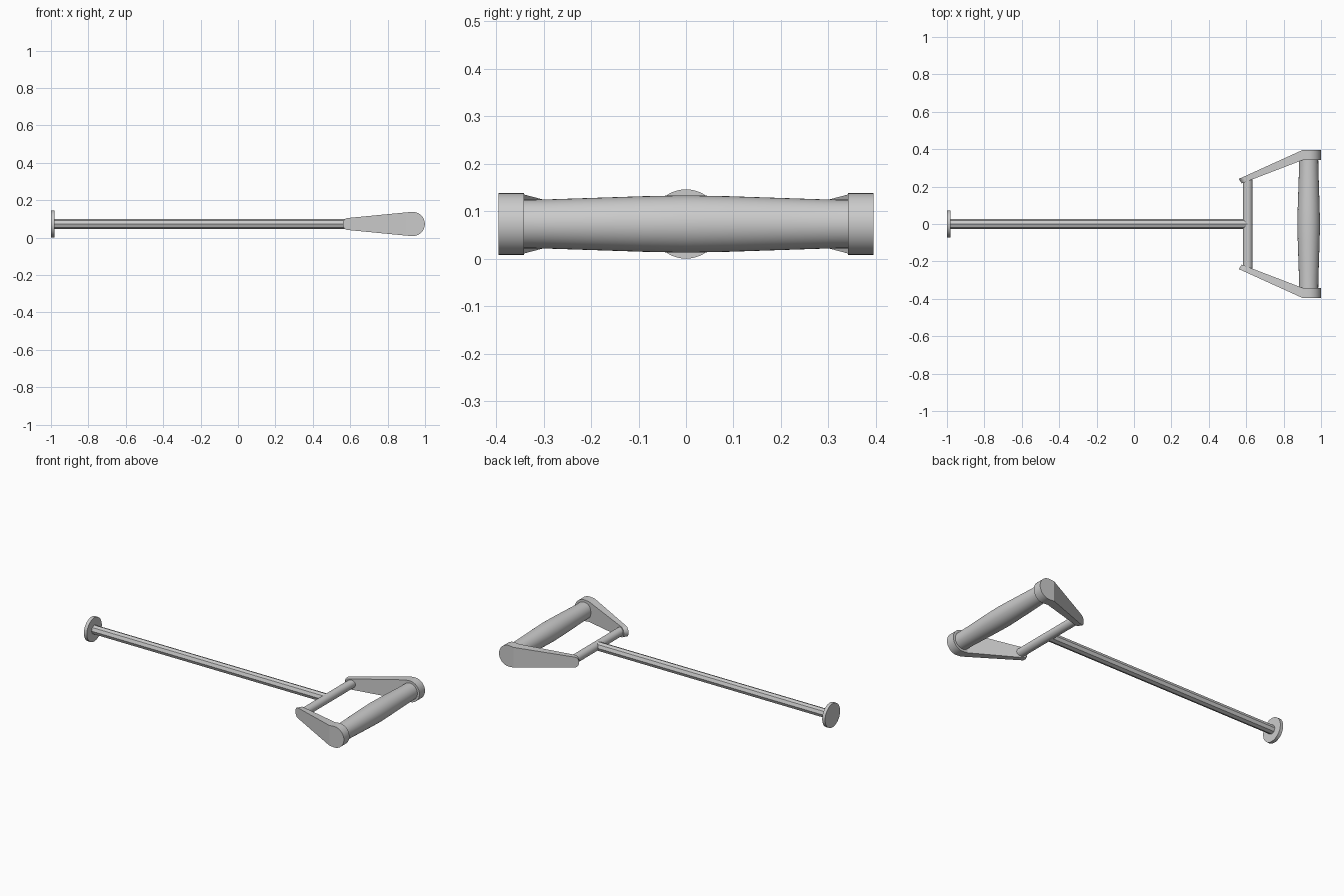
import bpy, bmesh, math
from mathutils import Vector

if "Cube" in bpy.data.objects:
    bpy.data.objects.remove(bpy.data.objects["Cube"])

ZC = 0.073        # height of the common axis plane
GRIP_X = 0.934    # grip axis
BAR_X = 0.608     # cross bar axis


def finish(bm, name, smooth=True):
    bmesh.ops.recalc_face_normals(bm, faces=bm.faces[:])
    mesh = bpy.data.meshes.new(name)
    bm.to_mesh(mesh)
    bm.free()
    ob = bpy.data.objects.new(name, mesh)
    bpy.context.collection.objects.link(ob)
    if smooth:
        bpy.ops.object.select_all(action='DESELECT')
        ob.select_set(True)
        bpy.context.view_layer.objects.active = ob
        bpy.ops.object.shade_smooth_by_angle(angle=math.radians(30))
    return ob


def turned(name, origin, axis, profile, sides, smooth=True):
    """Closed solid turned about the x or y axis; profile is (position, radius)."""
    bm = bmesh.new()
    rings = []
    for t, r in profile:
        ring = []
        for i in range(sides):
            a = 2 * math.pi * i / sides
            u, w = r * math.cos(a), r * math.sin(a)
            off = Vector((t, u, w)) if axis == 'X' else Vector((u, t, w))
            ring.append(bm.verts.new(Vector(origin) + off))
        rings.append(ring)
    for a, b in zip(rings, rings[1:]):
        for i in range(sides):
            j = (i + 1) % sides
            bm.faces.new((a[i], a[j], b[j], b[i]))
    bm.faces.new(rings[0])
    bm.faces.new(rings[-1])
    return finish(bm, name, smooth)


def arm(name, side):
    """Tapered side arm: teardrop outline, bent in plan where the flat end starts."""
    bend, r_big, r_x, r_z, tip_x = 0.90, 0.065, 0.026, 0.032, 0.586
    tilt = math.radians(8)
    # outline in (x, z): big round end, bend points, small round end
    head = [(GRIP_X + r_big * math.cos(a), r_big * math.sin(a))
            for a in [(-90 - 5 + 190 * i / 24) * math.pi / 180 for i in range(25)]]
    tail = [(tip_x + r_x * math.cos(a), r_z * math.sin(a))
            for a in [math.pi / 2 + math.pi * i / 12 for i in range(13)]]
    hx, hz = head[-1]
    bz = hz + (r_z - hz) * (hx - bend) / (hx - tip_x)
    flat = [(bend, -bz)] + head + [(bend, bz)]

    def point(x, z, outer):
        f = max(0.0, bend - x)
        y = 0.395 - 0.453 * f if outer else 0.341 - 0.365 * f
        dx = 0.0 if outer else 0.016 * f / (bend - 0.56)
        return Vector((x + dx, side * y, ZC + z))

    bm = bmesh.new()
    loop = flat + tail
    outer = [bm.verts.new(point(x, z, True)) for x, z in loop]
    inner = [bm.verts.new(point(x, z, False)) for x, z in loop]
    n, k = len(loop), len(flat)
    for v in (outer, inner):
        bm.faces.new(v[:k])
        bm.faces.new([v[0], v[k - 1]] + v[k:])
    for i in range(n):
        j = (i + 1) % n
        bm.faces.new((outer[i], outer[j], inner[j], inner[i]))
    ob = finish(bm, name, False)
    bpy.ops.object.select_all(action='DESELECT')
    ob.select_set(True)
    bpy.context.view_layer.objects.active = ob
    bpy.ops.object.shade_smooth_by_angle(angle=math.radians(16))
    return ob


# End disc
turned("end_disc", (-1, 0, ZC), 'X', [(0, 0.073), (0.02, 0.073)], 48)

# Faceted shaft
turned("shaft", (0, 0, ZC), 'X', [(-0.985, 0.027), (BAR_X, 0.027)], 8, False)

# Cross bar joining the arms
turned("cross_bar", (BAR_X, 0, ZC), 'Y', [(-0.245, 0.026), (0.245, 0.026)], 32)

# Barrel-shaped hand grip
half = [(0.0, 0.0605), (0.09, 0.0585), (0.18, 0.0555), (0.30, 0.0515), (0.35, 0.051)]
turned("grip", (GRIP_X, 0, ZC), 'Y',
       [(-t, r) for t, r in reversed(half[1:])] + half, 40)

# Side arms
arm("side_arm_left", 1)
arm("side_arm_right", -1)
